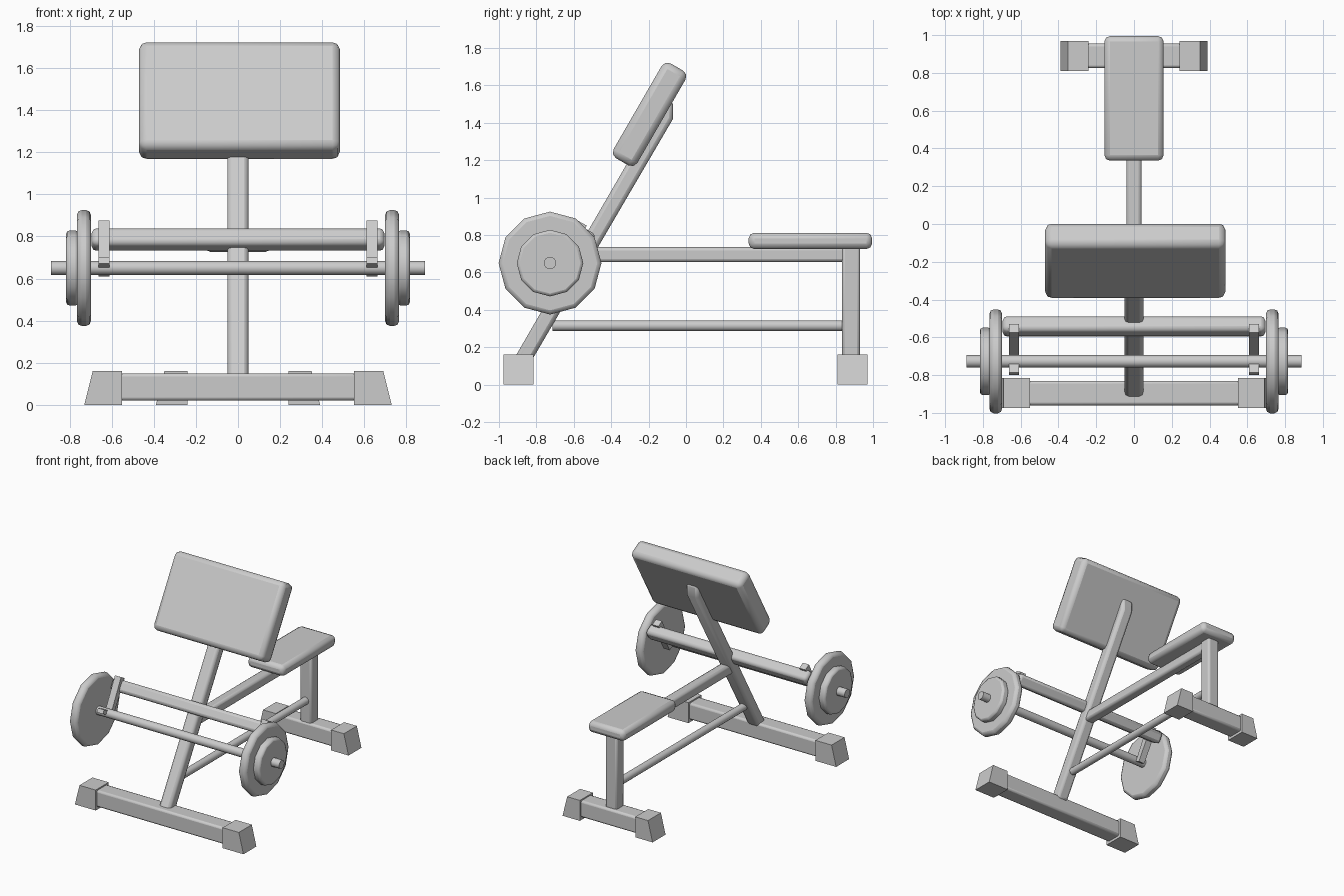
import bpy
import bmesh
from math import radians, pi
from mathutils import Vector

cube = bpy.data.objects.get("Cube")
if cube:
    bpy.data.objects.remove(cube, do_unlink=True)

grey = bpy.data.materials.new("plain grey")
grey.use_nodes = True
colour = (0.6, 0.6, 0.6, 1)
grey.diffuse_color = colour
grey.node_tree.nodes["Principled BSDF"].inputs["Base Color"].default_value = colour

TILT = radians(-30)  # backward lean of the upright and pad


def finish(name, bm, bevel=0.0, segments=2):
    """Turn a bmesh into a named, bevelled, shaded object."""
    bmesh.ops.recalc_face_normals(bm, faces=bm.faces)
    mesh = bpy.data.meshes.new(name)
    bm.to_mesh(mesh)
    bm.free()
    mesh.materials.append(grey)
    obj = bpy.data.objects.new(name, mesh)
    bpy.context.collection.objects.link(obj)
    bpy.ops.object.select_all(action='DESELECT')
    obj.select_set(True)
    bpy.context.view_layer.objects.active = obj
    bpy.ops.object.shade_smooth_by_angle(angle=radians(35))
    if bevel:
        mod = obj.modifiers.new("rounded edges", 'BEVEL')
        mod.width = bevel
        mod.segments = segments
        mod.limit_method = 'ANGLE'
        mod.angle_limit = radians(40)
    return obj


def box(name, low, high, bevel=0.0):
    """Box between two corners."""
    low, high = Vector(low), Vector(high)
    bm = bmesh.new()
    bmesh.ops.create_cube(bm, size=1)
    bmesh.ops.scale(bm, vec=high - low, verts=bm.verts)
    obj = finish(name, bm, bevel)
    obj.location = (low + high) / 2
    return obj


def tilted_box(name, size, centre, bevel):
    half = Vector(size) / 2
    obj = box(name, -half, half, bevel)
    obj.location = centre
    obj.rotation_euler.x = TILT
    return obj


def prism(name, outline, axis, start, end, bevel=0.0):
    """Extrude an outline along x (outline in y, z) or y (outline in x, z)."""
    bm = bmesh.new()
    if axis == 'x':
        points = [(start, a, b) for a, b in outline]
        move = (end - start, 0, 0)
    else:
        points = [(a, start, b) for a, b in outline]
        move = (0, end - start, 0)
    face = bm.faces.new([bm.verts.new(p) for p in points])
    result = bmesh.ops.extrude_face_region(bm, geom=[face])
    verts = [g for g in result["geom"] if isinstance(g, bmesh.types.BMVert)]
    bmesh.ops.translate(bm, vec=move, verts=verts)
    return finish(name, bm, bevel)


def rod(name, radius, length, centre, sides, axis='x', bevel=0.0):
    bm = bmesh.new()
    bmesh.ops.create_cone(bm, cap_ends=True, segments=sides,
                          radius1=radius, radius2=radius, depth=length)
    obj = finish(name, bm, bevel)
    obj.location = centre
    if axis == 'x':
        obj.rotation_euler.y = pi / 2
    else:
        obj.rotation_euler.x = pi / 2
    return obj


# Floor beams with tapered end caps
def foot(name, y, bottom, top, inner):
    box(name + "_beam", (-inner - 0.02, y - 0.065, 0.02),
        (inner + 0.02, y + 0.065, 0.15), 0.015)
    for side, s in (("left", 1), ("right", -1)):
        outline = [(s * inner, 0), (s * bottom, 0), (s * top, 0.16), (s * inner, 0.16)]
        prism(f"{name}_cap_{side}", outline, 'y', y - 0.08, y + 0.08)


foot("front_foot", -0.895, 0.73, 0.69, 0.55)
foot("rear_foot", 0.89, 0.39, 0.35, 0.24)

# Leaning upright, cut off behind the pad
prism("upright", [(-0.93, 0.12), (-0.83, 0.12), (-0.07, 1.42), (-0.07, 1.52), (-0.12, 1.52)],
      'x', -0.05, 0.05, 0.022)

# Seat frame
box("rear_post", (-0.05, 0.835, 0.12), (0.05, 0.93, 0.74), 0.015)
box("seat_beam", (-0.04, -0.53, 0.655), (0.04, 0.86, 0.735), 0.018)
rod("lower_brace", 0.029, 1.57, (0, 0.07, 0.315), 12, 'y')

# Cushions
box("seat", (-0.157, 0.335, 0.725), (0.157, 0.995, 0.812), 0.03)
tilted_box("arm_pad", (0.955, 0.147, 0.585), (0.007, -0.195, 1.445), 0.035)

# Rack: cross bar and two hooks
tilted_box("cross_bar", (1.39, 0.09, 0.09), (0, -0.542, 0.785), 0.022)
hook = [(-0.575, 0.875), (-0.53, 0.85), (-0.67, 0.61), (-0.80, 0.672),
        (-0.785, 0.70), (-0.69, 0.655)]
for side, s in (("left", 1), ("right", -1)):
    prism(f"rack_hook_{side}", hook, 'x', s * 0.61, s * 0.663)

# Barbell
axle_y, axle_z = -0.727, 0.65
rod("barbell_bar", 0.033, 1.775, (0, axle_y, axle_z), 16)
for side, s in (("left", 1), ("right", -1)):
    rod(f"large_plate_{side}", 0.275, 0.066, (s * 0.732, axle_y, axle_z), 12, bevel=0.022)
    rod(f"small_plate_{side}", 0.178, 0.06, (s * 0.786, axle_y, axle_z), 12, bevel=0.015)
